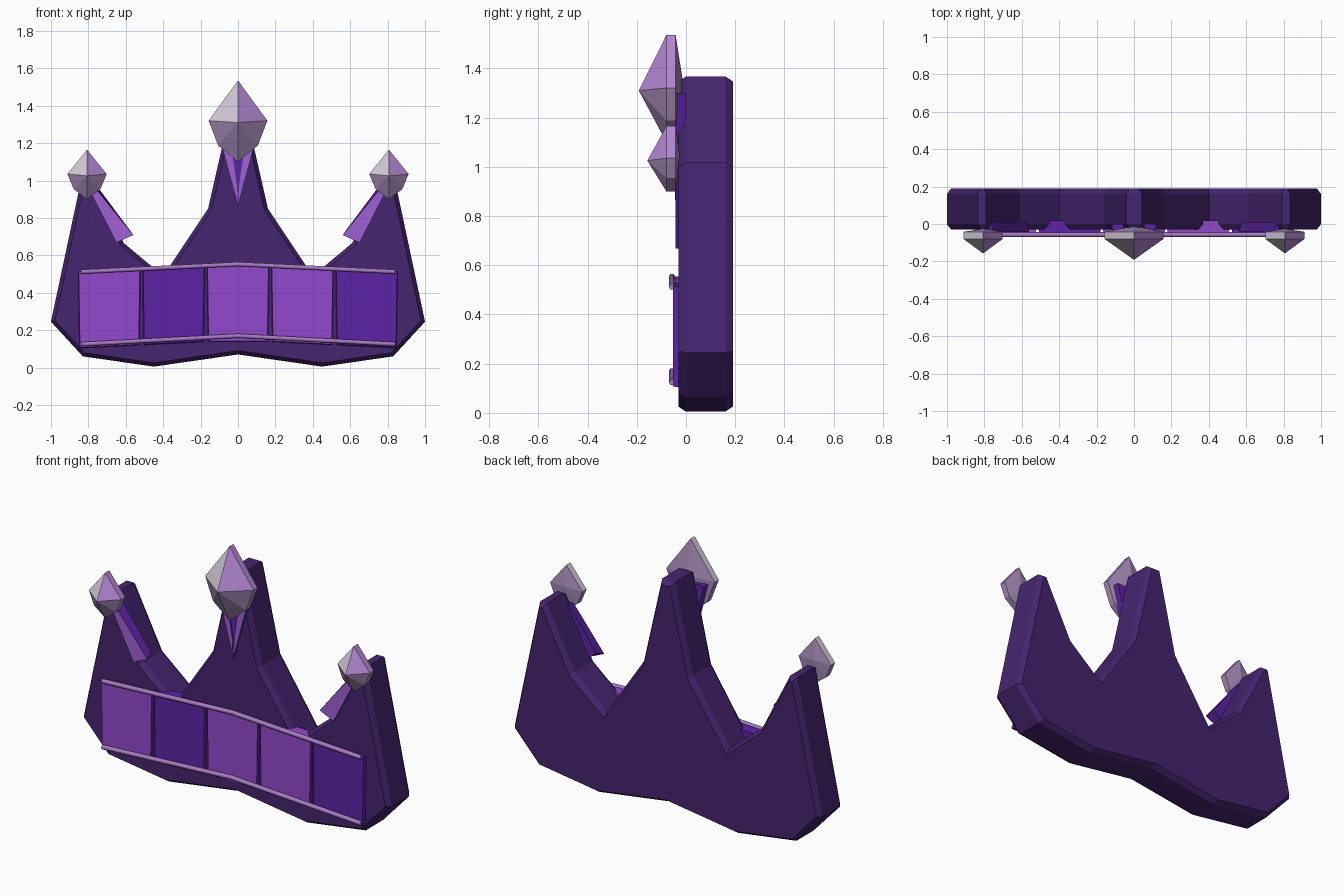
import bpy
import bmesh
from mathutils import Vector

if "Cube" in bpy.data.objects:
    bpy.data.objects.remove(bpy.data.objects["Cube"], do_unlink=True)


def material(name, rgb):
    m = bpy.data.materials.new(name)
    m.use_nodes = True
    m.diffuse_color = (*rgb, 1)
    m.node_tree.nodes["Principled BSDF"].inputs["Base Color"].default_value = (*rgb, 1)
    return m


DEEP = material("deep purple", (0.06, 0.018, 0.16))
BRIGHT = material("bright purple", (0.29, 0.066, 0.61))
VIOLET = material("dark violet", (0.11, 0.017, 0.38))
RAIL = material("rail lilac", (0.39, 0.2, 0.54))
SHARD = material("shard purple", (0.35, 0.12, 0.66))
PALE = material("pale gem", (0.66, 0.59, 0.69))
GEM_VIOLET = material("violet gem", (0.45, 0.24, 0.65))
DUSK = material("dusky gem", (0.4, 0.27, 0.5))


def solid(name, layers, mats, rule=None):
    """Loft (y, outline) layers front to back; a one-point outline is an apex."""
    bm = bmesh.new()
    rings = [[bm.verts.new((x, y, z)) for x, z in outline] for y, outline in layers]
    for a, b in zip(rings, rings[1:]):
        n = max(len(a), len(b))
        for i in range(n):
            j = (i + 1) % n
            if len(a) == 1:
                bm.faces.new((a[0], b[j], b[i]))
            elif len(b) == 1:
                bm.faces.new((a[i], a[j], b[0]))
            else:
                bm.faces.new((a[i], a[j], b[j], b[i]))
    for ring in (rings[0], rings[-1]):
        if len(ring) > 2:
            bm.faces.new(ring)
    bmesh.ops.recalc_face_normals(bm, faces=bm.faces)
    bm.normal_update()
    if rule:
        for f in bm.faces:
            f.material_index = rule(f)
    mesh = bpy.data.meshes.new(name)
    bm.to_mesh(mesh)
    bm.free()
    for m in mats:
        mesh.materials.append(m)
    ob = bpy.data.objects.new(name, mesh)
    bpy.context.collection.objects.link(ob)
    return ob


def inset(points, d):
    """Mitred inward offset of a counter-clockwise outline."""
    pts = [Vector(p) for p in points]
    out = []
    for i, p in enumerate(pts):
        e1 = (p - pts[i - 1]).normalized()
        e2 = (pts[(i + 1) % len(pts)] - p).normalized()
        n1, n2 = Vector((-e1.y, e1.x)), Vector((-e2.y, e2.x))
        out.append(tuple(p + (n1 + n2) * d / (1 + n1.dot(n2))))
    return out


def flip(points, s):
    return [(s * x, z) for x, z in points]


# Chamfered crown body
half = [(0.45, 0.005), (0.83, 0.06), (1.0, 0.245), (0.835, 1.02), (0.79, 1.02),
        (0.61, 0.665), (0.4, 0.49), (0.16, 0.85), (0.042, 1.367)]
outline = [(0, 0.07)] + half + flip(half[::-1], -1)
inner = inset(outline, 0.02)
solid("crown_body", [(-0.03, inner), (0, outline), (0.16, outline), (0.19, inner)], [DEEP])


# Five band panels following a shallow chevron
def top_z(x):
    return 0.555 - 0.048 * abs(x)


def bottom_z(x):
    return 0.15 - 0.05 * abs(x)


for i, mat in enumerate([BRIGHT, VIOLET, BRIGHT, BRIGHT, VIOLET]):
    c = (i - 2) * 0.344
    layers = []
    for y, w, drop in ((-0.052, 0.163, 0), (0.02, 0.172, 0.012)):
        l, r = c - w, c + w
        base = [(l + 0.006, bottom_z(l) - drop), (r - 0.006, bottom_z(r) - drop)]
        crest = [(r, top_z(r)), (c, top_z(c)), (l, top_z(l))]
        layers.append((y, base + crest))
    solid(f"band_panel_{i + 1}", layers, [mat, VIOLET],
          lambda f: 1 if abs(f.normal.x) > 0.7 or f.normal.z < -0.7 else 0)

# Trim rails above and below the panels
for name, mid, end in (("upper_rail", 0.553, 0.512), ("lower_rail", 0.17, 0.125)):
    curve = bpy.data.curves.new(name, "CURVE")
    curve.dimensions = "3D"
    curve.bevel_depth = 0.013
    curve.bevel_resolution = 1
    curve.use_fill_caps = True
    spline = curve.splines.new("POLY")
    spline.points.add(2)
    for p, (x, z) in zip(spline.points, ((-0.84, end), (0, mid), (0.84, end))):
        p.co = (x, -0.057, z, 1)
    curve.materials.append(RAIL)
    bpy.context.collection.objects.link(bpy.data.objects.new(name, curve))


# Faceted gems: kite plate with a front and a back apex
def gem(name, x, wide_z, top, low, width, front, back):
    drop = wide_z - low
    kite = [(x, low), (x + 0.68 * width, low + 0.4 * drop), (x + width, wide_z),
            (x, top), (x - width, wide_z), (x - 0.68 * width, low + 0.4 * drop)]

    def facet(f):
        if f.normal.z > 0.05 and f.normal.y < 0.1:
            return 0 if f.calc_center_median().x < x else 1
        return 2

    solid(name, [(front, [(x, wide_z - 0.01)]), (-0.08, kite), (-0.042, kite),
                 (back, [(x, wide_z + 0.01)])], [PALE, GEM_VIOLET, DUSK], facet)


gem("centre_gem", 0, 1.32, 1.535, 1.1, 0.157, -0.192, -0.01)
for side, s in (("left", 1), ("right", -1)):
    gem(f"{side}_gem", s * 0.807, 1.035, 1.165, 0.9, 0.105, -0.157, -0.025)

    # Shards hanging from the gems
    def front_light(f):
        return 0 if f.normal.y < -0.5 else 1

    shard = flip([(0.8, 0.96), (0.65, 0.668), (0.56, 0.708), (0.76, 0.955)], s)
    rear = flip([(0.8, 0.96), (0.64, 0.668), (0.575, 0.73), (0.75, 0.965)], s)
    solid(f"{side}_shard", [(-0.042, shard), (0.012, rear)], [SHARD, VIOLET], front_light)
    prong = flip([(0, 0.865), (0.118, 1.3), (0.055, 1.3), (0.006, 0.98)], s)
    solid(f"{side}_centre_prong", [(-0.045, prong), (0, prong)], [SHARD, VIOLET], front_light)

solid("centre_prong_core", [(-0.038, [(0, 0.88), (0.05, 1.25), (-0.05, 1.25)]),
                            (-0.02, [(0, 0.88), (0.05, 1.25), (-0.05, 1.25)])], [VIOLET])
